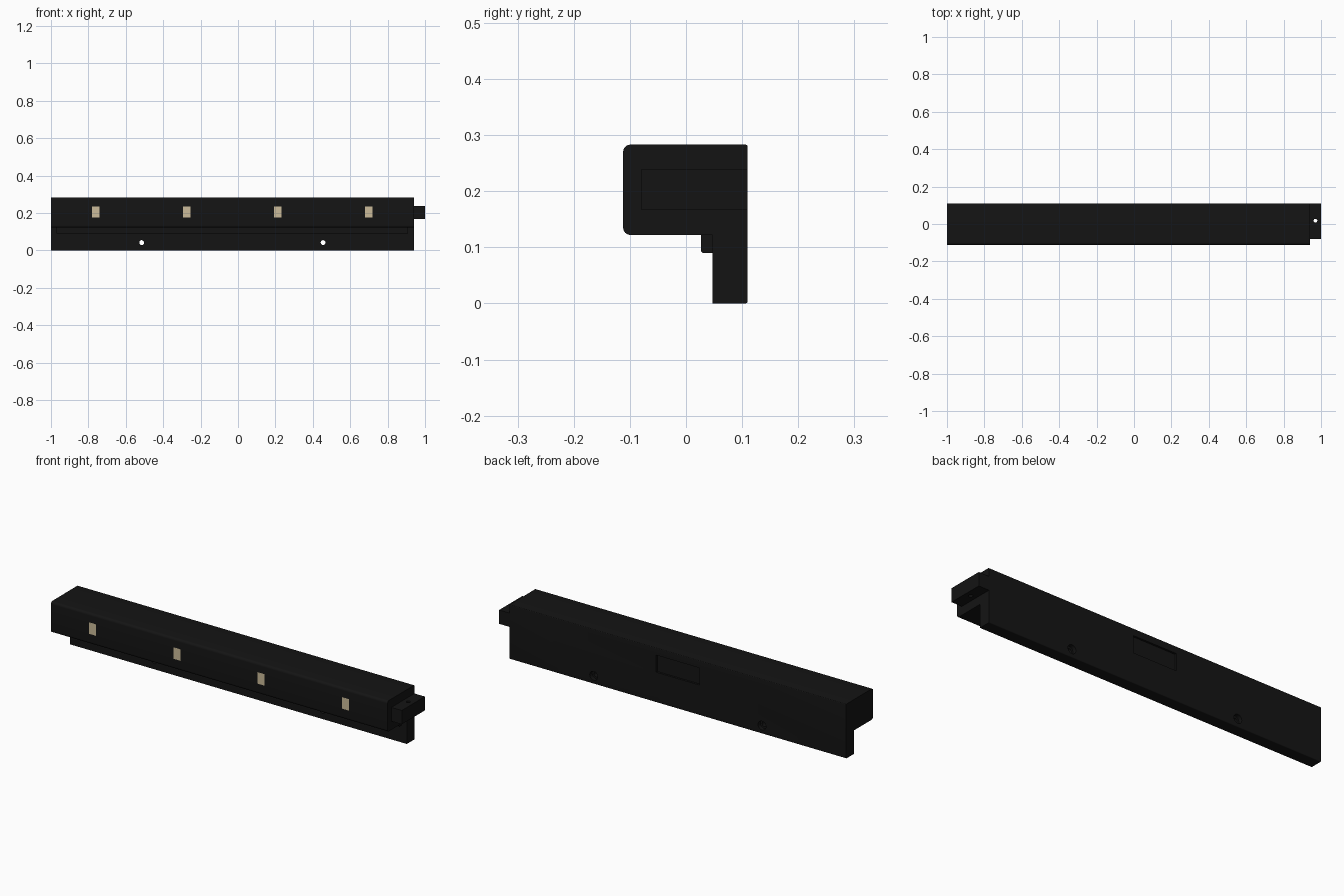
import bpy, bmesh, math

if "Cube" in bpy.data.objects:
    bpy.data.objects.remove(bpy.data.objects["Cube"])


def material(name, color):
    m = bpy.data.materials.new(name)
    m.diffuse_color = color
    m.use_nodes = True
    m.node_tree.nodes["Principled BSDF"].inputs["Base Color"].default_value = m.diffuse_color
    return m


BLACK = material("black", (0.007, 0.007, 0.007, 1))
TAN = material("tan", (0.6, 0.5, 0.32, 1))


def finish(name, bm, mat):
    bmesh.ops.recalc_face_normals(bm, faces=bm.faces)
    me = bpy.data.meshes.new(name)
    bm.to_mesh(me)
    bm.free()
    ob = bpy.data.objects.new(name, me)
    bpy.context.collection.objects.link(ob)
    me.materials.append(mat)
    return ob


def smooth(ob):
    bpy.ops.object.select_all(action='DESELECT')
    ob.select_set(True)
    bpy.context.view_layer.objects.active = ob
    bpy.ops.object.shade_smooth_by_angle(angle=math.radians(30))


def rail(name, corners, x0, x1, mat=BLACK):
    """Extrude a (y, z, corner radius) profile of right angles along x."""
    pts, n = [], len(corners)
    for i, (y, z, r) in enumerate(corners):
        if r == 0:
            pts.append((y, z))
            continue
        py, pz, _ = corners[i - 1]
        ny, nz, _ = corners[(i + 1) % n]
        lp, ln = math.hypot(py - y, pz - z), math.hypot(ny - y, nz - z)
        a = ((py - y) / lp, (pz - z) / lp)
        b = ((ny - y) / ln, (nz - z) / ln)
        for k in range(7):
            t = k / 6 * math.pi / 2
            u, v = r * (1 - math.sin(t)), r * (1 - math.cos(t))
            pts.append((y + a[0] * u + b[0] * v, z + a[1] * u + b[1] * v))
    bm = bmesh.new()
    face = bm.faces.new([bm.verts.new((x0, y, z)) for y, z in pts])
    new = bmesh.ops.extrude_face_region(bm, geom=[face])["geom"]
    bmesh.ops.translate(bm, vec=(x1 - x0, 0, 0),
                        verts=[v for v in new if isinstance(v, bmesh.types.BMVert)])
    return finish(name, bm, mat)


def box(name, lo, hi, mat=BLACK):
    (x0, y0, z0), (x1, y1, z1) = lo, hi
    return rail(name, [(y0, z0, 0), (y1, z0, 0), (y1, z1, 0), (y0, z1, 0)], x0, x1, mat)


def cylinder(name, center, r, depth, along_y):
    bpy.ops.mesh.primitive_cylinder_add(
        vertices=32, radius=r, depth=depth, location=center,
        rotation=(math.pi / 2 if along_y else 0, 0, 0))
    ob = bpy.context.object
    ob.name = name
    return ob


def cut(ob, cutter):
    cutter.hide_render = True
    bpy.context.view_layer.objects.active = ob
    mod = ob.modifiers.new("cut", 'BOOLEAN')
    mod.operation, mod.solver, mod.object = 'DIFFERENCE', 'EXACT', cutter
    bpy.ops.object.modifier_apply(modifier=mod.name)
    bpy.data.objects.remove(cutter)


# Main border rail: overhanging block with a rear flange
body = rail("border_rail", [
    (0.047, 0, 0), (0.11, 0, 0.004), (0.11, 0.283, 0.004),
    (-0.112, 0.283, 0.013), (-0.112, 0.122, 0.013), (0.047, 0.122, 0)], -1, 0.94)

# Screw holes with counterbores on the back
for x in (-0.515, 0.455):
    cut(body, cylinder("screw_hole", (x, 0.08, 0.042), 0.013, 0.2, True))
    cut(body, cylinder("counterbore", (x, 0.11, 0.042), 0.023, 0.04, True))

# Shallow rectangular pocket in the back
cut(body, box("pocket", (-0.155, 0.10, 0.157), (0.095, 0.15, 0.246)))
smooth(body)

# Small ledge in the inner corner
smooth(rail("ledge", [(0.027, 0.122, 0), (0.027, 0.09, 0.004),
                      (0.047, 0.09, 0), (0.047, 0.122, 0)], -0.97, 0.91))

# End tongue with a vertical pin hole
tongue = box("end_tongue", (0.94, -0.08, 0.167), (1, 0.11, 0.239))
cut(tongue, cylinder("pin_hole", (0.97, 0.018, 0.2), 0.01, 0.2, False))
smooth(tongue)

# Plain inlaid position markers on the front
for i in range(4):
    x = -0.76 + i * 0.486
    box(f"marker_{i + 1}", (x - 0.02, -0.1125, 0.175), (x + 0.02, -0.111, 0.235), TAN)
